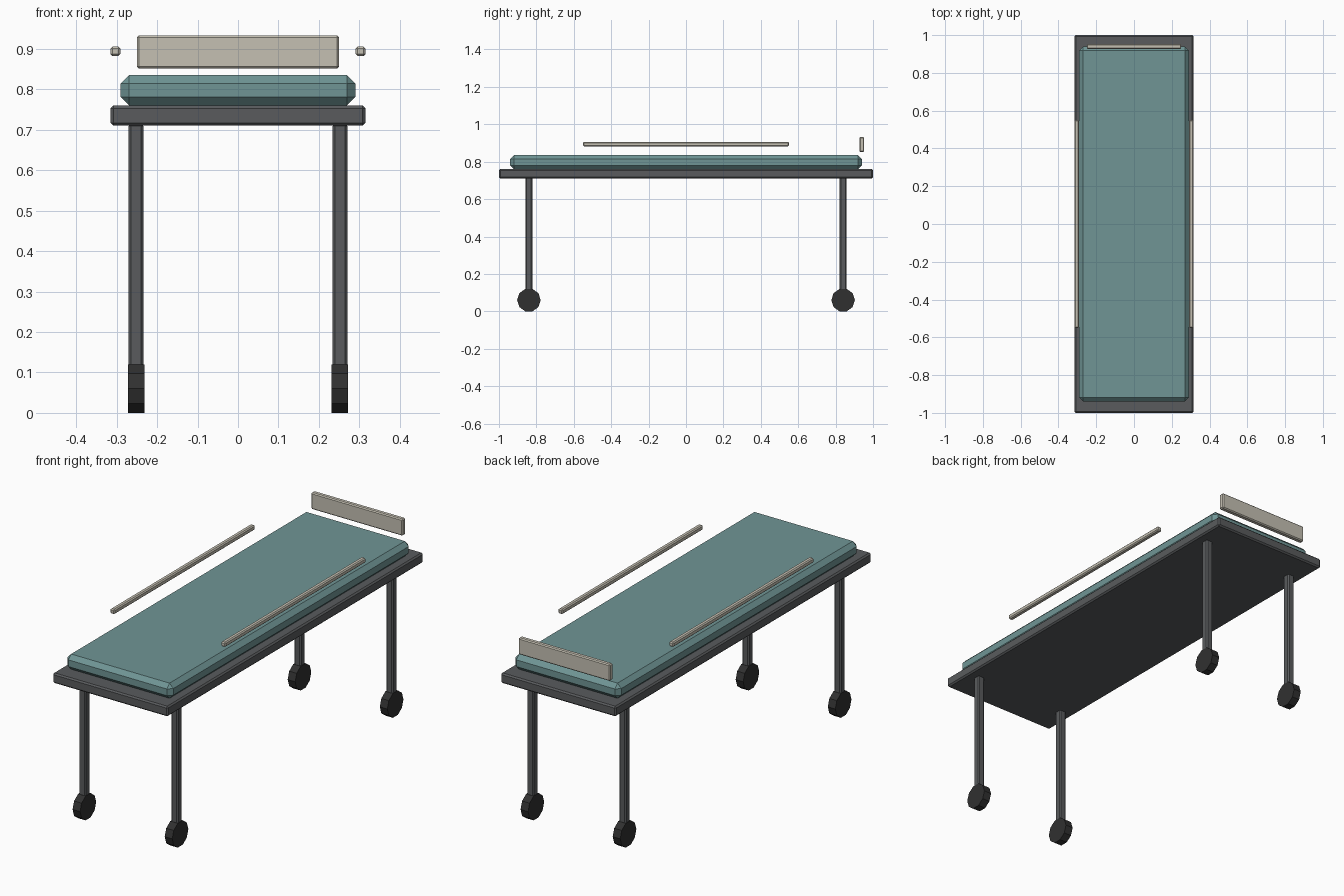
import bpy
import math

if "Cube" in bpy.data.objects:
    bpy.data.objects.remove(bpy.data.objects["Cube"])


def material(name, rgb):
    m = bpy.data.materials.new(name)
    m.diffuse_color = (*rgb, 1)
    m.use_nodes = True
    m.node_tree.nodes["Principled BSDF"].inputs["Base Color"].default_value = m.diffuse_color
    return m


METAL = material("dark_metal", (0.10, 0.105, 0.11))
RUBBER = material("black_rubber", (0.03, 0.03, 0.03))
PAD = material("teal_pad", (0.16, 0.30, 0.30))
PLASTIC = material("cream_plastic", (0.56, 0.53, 0.45))


def box(name, center, size, bevel, mat):
    """Box with a single flat chamfer on all edges."""
    bpy.ops.mesh.primitive_cube_add(size=1, location=center)
    ob = bpy.context.object
    ob.name = name
    ob.scale = size
    bpy.ops.object.transform_apply(location=False, rotation=False, scale=True)
    mod = ob.modifiers.new("chamfer", 'BEVEL')
    mod.width = bevel
    mod.segments = 1
    ob.data.materials.append(mat)
    return ob


def wheel(name, center, radius, width):
    """Ten-sided wheel with its axle along x."""
    bpy.ops.mesh.primitive_cylinder_add(vertices=10, radius=radius, depth=width,
                                        location=center,
                                        rotation=(0, math.pi / 2, 0))
    ob = bpy.context.object
    ob.name = name
    ob.data.materials.append(RUBBER)


# Bed deck and mattress
box("frame", (0, 0, 0.735), (0.63, 2.0, 0.05), 0.007, METAL)
box("mattress", (0, 0, 0.7975), (0.58, 1.88, 0.075), 0.021, PAD)

# Headboard at the back end
box("headboard", (0, 0.94, 0.892), (0.50, 0.026, 0.082), 0.005, PLASTIC)

for side, sx in (("left", -1), ("right", 1)):
    # Side rail
    box(f"{side}_rail", (sx * 0.303, 0, 0.894), (0.024, 1.10, 0.024), 0.005, PLASTIC)
    # Legs with wheels
    for end, sy in (("front", -1), ("back", 1)):
        x, y = sx * 0.252, sy * 0.84
        box(f"{end}_{side}_leg", (x, y, 0.41), (0.037, 0.037, 0.61), 0.006, METAL)
        wheel(f"{end}_{side}_wheel", (x, y, 0.06), 0.063, 0.041)
